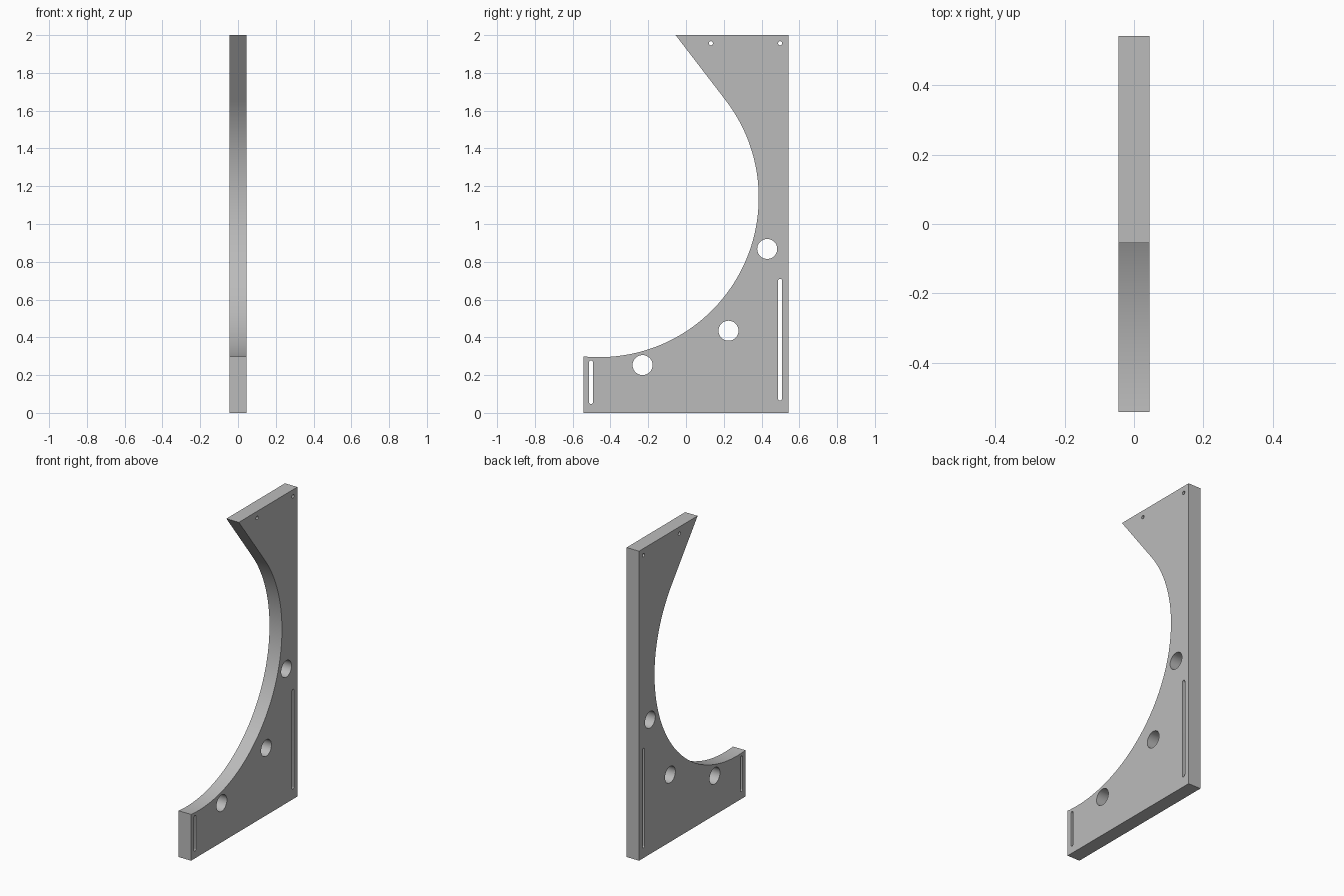
import bpy, bmesh, math
from mathutils import Vector

if "Cube" in bpy.data.objects:
    bpy.data.objects.remove(bpy.data.objects["Cube"])

HALF = 0.0445        # half thickness of the plate
W = 0.543            # half depth of the plate
CY, CZ, R = -0.46, 1.14, 0.845   # big circular cut-out


def arc(cy, cz, r, a0, a1, n):
    """Points on an arc in the y-z plane, angles in degrees."""
    return [(cy + r * math.cos(math.radians(a0 + (a1 - a0) * i / n)),
             cz + r * math.sin(math.radians(a0 + (a1 - a0) * i / n)))
            for i in range(n + 1)]


def circle(cy, cz, r, n):
    return arc(cy, cz, r, 0, 360, n)[:-1]


def slot(cy, z0, z1, r):
    """Vertical slot with round ends."""
    return arc(cy, z1 - r, r, 0, 180, 10) + arc(cy, z0 + r, r, 180, 360, 10)


# Outline: straight back, base and top, then a slope running into the arc
end = -math.degrees(math.acos((-W - CY) / R))
outline = [(-W, 0), (W, 0), (W, 2), (-0.055, 2)] + arc(CY, CZ, R, 37.5, end, 72)

# Round holes, screw holes and slots
loops = [outline]
loops += [circle(y, z, 0.053, 40) for y, z in ((0.43, 0.868), (0.225, 0.435), (-0.23, 0.253))]
loops += [circle(y, 1.957, 0.011, 20) for y in (0.132, 0.498)]
loops += [slot(0.498, 0.065, 0.71, 0.0105), slot(-0.503, 0.047, 0.277, 0.0105)]

# Fill the profile and extrude it to a plate
bm = bmesh.new()
for pts in loops:
    vs = [bm.verts.new((-HALF, y, z)) for y, z in pts]
    for a, b in zip(vs, vs[1:] + vs[:1]):
        bm.edges.new((a, b))
bmesh.ops.triangle_fill(bm, use_beauty=True, use_dissolve=False,
                        edges=bm.edges[:], normal=Vector((1, 0, 0)))
ext = bmesh.ops.extrude_face_region(bm, geom=bm.faces[:], use_keep_orig=True)
bmesh.ops.translate(bm, vec=(2 * HALF, 0, 0),
                    verts=[g for g in ext["geom"] if isinstance(g, bmesh.types.BMVert)])
bmesh.ops.recalc_face_normals(bm, faces=bm.faces[:])
mesh = bpy.data.meshes.new("side_panel")
bm.to_mesh(mesh)
bm.free()

panel = bpy.data.objects.new("side_panel", mesh)
bpy.context.collection.objects.link(panel)
grey = bpy.data.materials.new("plain grey")
grey.diffuse_color = (0.5, 0.5, 0.5, 1)
grey.use_nodes = True
grey.node_tree.nodes["Principled BSDF"].inputs["Base Color"].default_value = grey.diffuse_color
mesh.materials.append(grey)

# Smooth the curved walls, keep the rims sharp
bpy.context.view_layer.objects.active = panel
panel.select_set(True)
bpy.ops.object.shade_smooth_by_angle(angle=math.radians(30))
